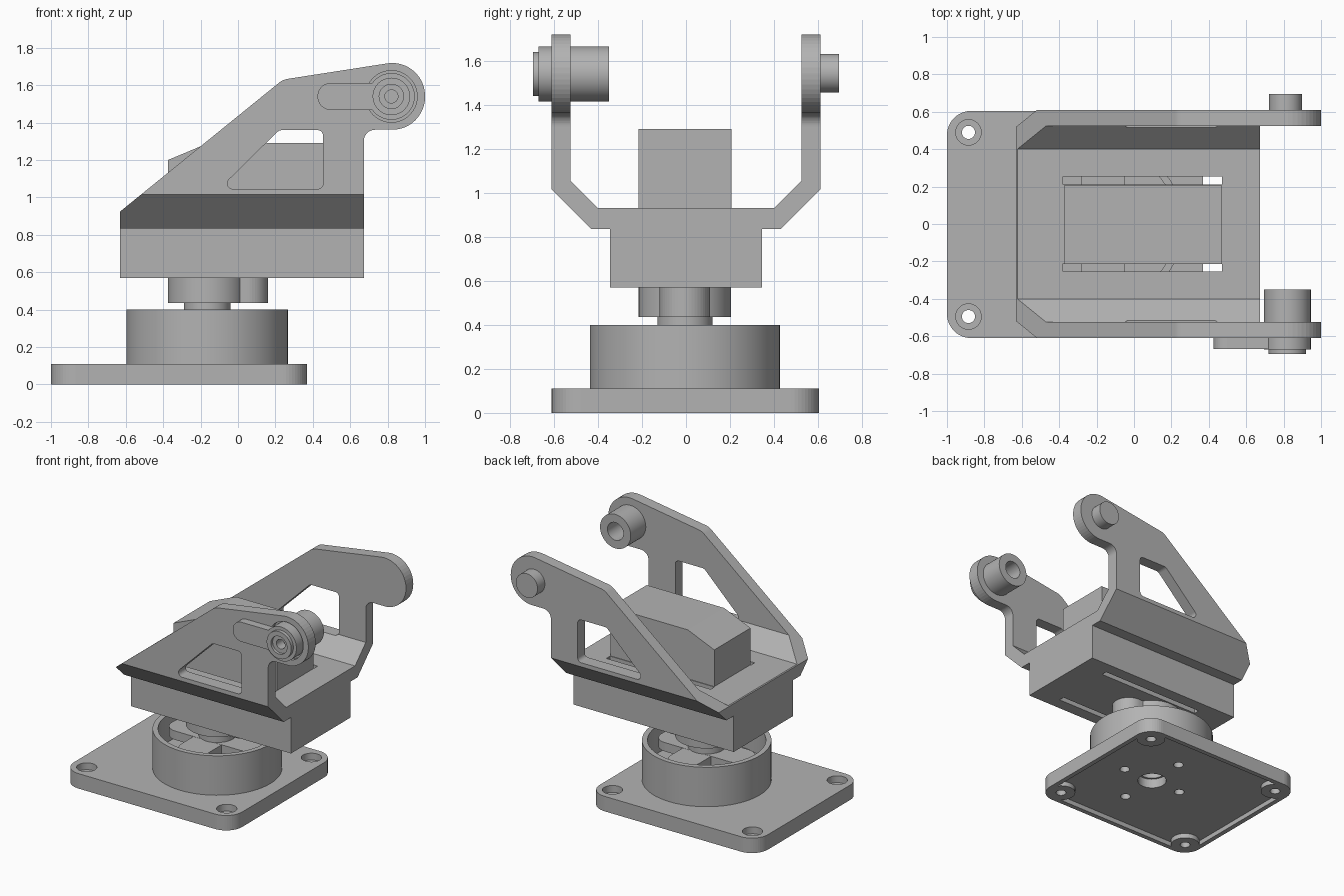
import bpy, bmesh, math
from mathutils import Vector, Matrix

cube = bpy.data.objects.get("Cube")
if cube:
    bpy.data.objects.remove(cube, do_unlink=True)

grey = bpy.data.materials.new("plain grey")
grey.use_nodes = True
COLOUR = (0.45, 0.45, 0.45, 1)
grey.diffuse_color = COLOUR
grey.node_tree.nodes["Principled BSDF"].inputs["Base Color"].default_value = COLOUR

AXES = {"x": lambda u, v, w: (w, u, v),
        "y": lambda u, v, w: (u, w, v),
        "z": lambda u, v, w: (u, v, w)}


def prism(name, points, axis, low, high):
    """Extrude a closed 2D outline along an axis."""
    bm = bmesh.new()
    place = AXES[axis]
    ends = [[bm.verts.new(place(u, v, w)) for u, v in points] for w in (low, high)]
    bm.faces.new(ends[0])
    bm.faces.new(ends[1])
    n = len(points)
    for i in range(n):
        j = (i + 1) % n
        bm.faces.new((ends[0][i], ends[0][j], ends[1][j], ends[1][i]))
    bmesh.ops.recalc_face_normals(bm, faces=bm.faces)
    mesh = bpy.data.meshes.new(name)
    bm.to_mesh(mesh)
    bm.free()
    mesh.materials.append(grey)
    obj = bpy.data.objects.new(name, mesh)
    bpy.context.scene.collection.objects.link(obj)
    return obj


def disc(u, v, r, n=64):
    return [(u + r * math.cos(2 * math.pi * i / n), v + r * math.sin(2 * math.pi * i / n))
            for i in range(n)]


def cylinder(name, u, v, r, axis, low, high):
    return prism(name, disc(u, v, r), axis, low, high)


def rect(u0, u1, v0, v1, r=0):
    return rounded([(u0, v0, r), (u1, v0, r), (u1, v1, r), (u0, v1, r)])


def rounded(corners, steps=12):
    """Outline from (u, v, fillet radius) corners."""
    out = []
    for i, (u, v, r) in enumerate(corners):
        p = Vector((u, v))
        if r == 0:
            out.append((u, v))
            continue
        d1 = (Vector(corners[i - 1][:2]) - p).normalized()
        d2 = (Vector(corners[(i + 1) % len(corners)][:2]) - p).normalized()
        half = d1.angle(d2) / 2
        centre = p + (d1 + d2).normalized() * r / math.sin(half)
        a = p + d1 * r / math.tan(half) - centre
        b = p + d2 * r / math.tan(half) - centre
        turn = math.atan2(a.x * b.y - a.y * b.x, a.dot(b))
        for k in range(steps + 1):
            q = centre + Matrix.Rotation(turn * k / steps, 2) @ a
            if not out or (Vector(out[-1]) - q).length > 0.003:
                out.append((q.x, q.y))
    return out


def combine(obj, others, operation="DIFFERENCE"):
    """Apply booleans and remove the helper objects."""
    for other in others:
        mod = obj.modifiers.new("cut", "BOOLEAN")
        mod.operation = operation
        mod.solver = "EXACT"
        mod.object = other
        other.hide_render = True
    graph = bpy.context.evaluated_depsgraph_get()
    mesh = bpy.data.meshes.new_from_object(obj.evaluated_get(graph))
    obj.modifiers.clear()
    obj.data = mesh
    for other in others:
        bpy.data.objects.remove(other, do_unlink=True)
    return obj


def smooth(obj):
    obj.data.polygons.foreach_set("use_smooth", [True] * len(obj.data.polygons))
    obj.data.set_sharp_from_angle(angle=math.radians(30))


# Base plate with recessed underside, corner pads and counterbored screw holes
PAN = -0.165
corners = [(x, y) for x in (-0.885, 0.255) for y in (-0.495, 0.49)]
screws = [(PAN - 0.255, 0), (PAN + 0.255, 0), (PAN, -0.29), (PAN, 0.29)]
screws = [(PAN + sx * 0.255 * 0.98, 0) for sx in (-1, 1)] + [(PAN, sy * 0.29) for sy in (-1, 1)]
plate = prism("base_plate", rect(-1, 0.37, -0.61, 0.605, 0.13), "z", 0, 0.11)
combine(plate, [prism("recess", rect(-0.965, 0.335, -0.575, 0.57, 0.1), "z", -0.1, 0.035)])
combine(plate, [cylinder("pad", x, y, 0.1, "z", 0, 0.05) for x, y in corners], "UNION")
combine(plate, [cylinder("hole", x, y, 0.035, "z", -0.1, 0.2) for x, y in corners + screws]
        + [cylinder("bore", x, y, 0.068, "z", 0.06, 0.2) for x, y in corners]
        + [cylinder("hub_hole", PAN, 0, 0.1, "z", -0.1, 0.2)])

# Turntable cup
cup = cylinder("turntable_cup", PAN, -0.005, 0.432, "z", 0.105, 0.40)
combine(cup, [cylinder("hollow", PAN, -0.005, 0.395, "z", 0.2, 0.5),
              cylinder("hub_hole", PAN, 0, 0.085, "z", 0, 0.3)]
        + [cylinder("hole", x, y, 0.035, "z", 0, 0.3) for x, y in screws])
smooth(cup)

# Cross-shaped drive plate inside the cup
prism("drive_bar_long", rect(PAN - 0.36, PAN + 0.36, -0.12, 0.11, 0.1), "z", 0.29, 0.355)
prism("drive_bar_short", rect(PAN - 0.115, PAN + 0.115, -0.36, 0.35, 0.1), "z", 0.29, 0.354)

# Pan shaft, horn hub and gearbox lobe under the body
smooth(cylinder("pan_shaft", PAN, -0.005, 0.125, "z", 0.3, 0.45))
smooth(cylinder("pan_hub", PAN, -0.005, 0.21, "z", 0.435, 0.575))
prism("pan_lobe", rect(-0.2, 0.16, -0.12, 0.11, 0.114), "z", 0.435, 0.575)

# Body and fork arms: U section along x trimmed by the side outline
half = [(0.345, 0.57), (0.345, 0.835), (0.43, 0.835), (0.61, 1.015),
        (0.61, 1.8), (0.525, 1.8), (0.525, 1.055), (0.4, 0.93)]
section = half + [(-y, z) for y, z in reversed(half)]
fork = prism("body_and_fork", section, "x", -0.8, 1.2)
side = rounded([(-0.63, 0.57, 0), (0.673, 0.57, 0), (0.673, 1.362, 0.06),
                (1, 1.362, 0.175), (1, 1.748, 0.175), (0.24, 1.63, 0.1),
                (-0.63, 0.925, 0)])
combine(fork, [prism("side_outline", side, "y", -1, 1)], "INTERSECT")
window = rounded([(-0.1, 1.045, 0.03), (0.455, 1.045, 0.03),
                  (0.455, 1.36, 0.03), (0.22, 1.36, 0.04)])
cuts = [prism("window", window, "y", s * 0.57 - 0.1, s * 0.57 + 0.1) for s in (-1, 1)]
cuts += [prism("slot", rect(-0.38, 0.47, min(s * 0.212, s * 0.255), max(s * 0.212, s * 0.255)),
               "z", 0.5, 1) for s in (-1, 1)]
PX, PZ = 0.82, 1.54
cuts.append(cylinder("horn_seat", PX, PZ, 0.138, "y", -0.7, -0.575))
combine(fork, cuts)

# Motor block standing on the body floor
prism("motor_block", [(-0.375, 0.92), (0.47, 0.92), (0.47, 1.29), (-0.16, 1.29),
                      (-0.375, 1.2)], "y", -0.215, 0.207)

# Front pivot: inner tube, outer lever and boss with bored centre
tube = cylinder("pivot_tube", PX, PZ, 0.125, "y", -0.67, -0.35)
combine(tube, [cylinder("boss", PX, PZ, 0.1, "y", -0.695, -0.6)], "UNION")
combine(tube, [cylinder("inner_bore", PX, PZ, 0.065, "y", -0.6, -0.2),
               cylinder("outer_bore", PX, PZ, 0.065, "y", -0.8, -0.675),
               cylinder("through_hole", PX, PZ, 0.035, "y", -0.9, -0.3)])
smooth(tube)
lever = prism("pivot_lever", rect(0.425, 0.8, PZ - 0.072, PZ + 0.072, 0.071), "y", -0.668, -0.6)
combine(lever, [cylinder("lever_gap", PX, PZ, 0.12, "y", -0.8, -0.5)])

# Rear pivot pin
smooth(cylinder("rear_pin", 0.81, 1.543, 0.088, "y", 0.6, 0.695))
